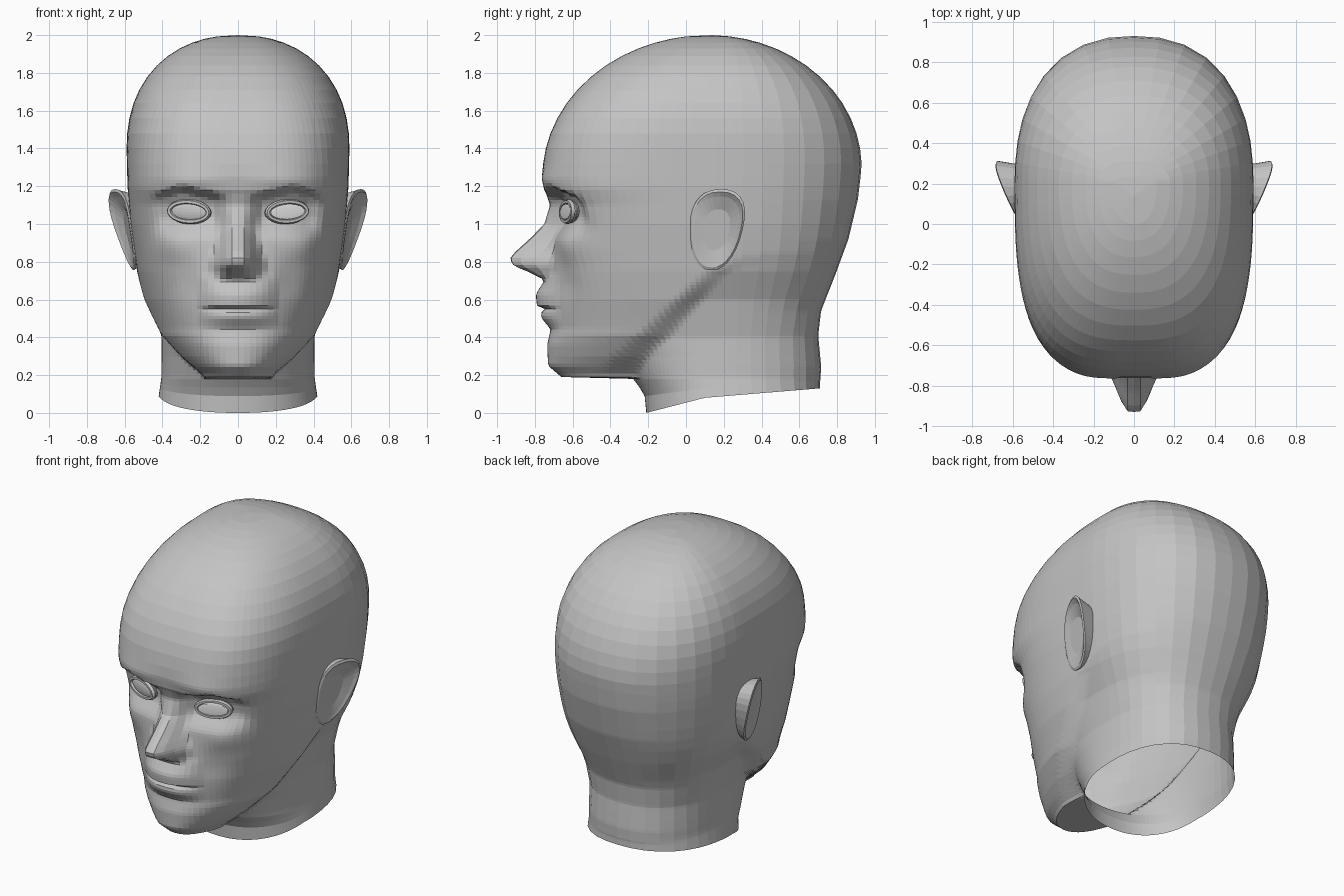
import bpy, bmesh, math
from mathutils import Matrix, Vector

cube = bpy.data.objects.get("Cube")
if cube:
    bpy.data.objects.remove(cube, do_unlink=True)


def material(name, value):
    m = bpy.data.materials.new(name)
    m.use_nodes = True
    color = (value, value, value, 1)
    m.diffuse_color = color
    m.node_tree.nodes["Principled BSDF"].inputs["Base Color"].default_value = color
    return m


GREY = material("matte grey", 0.55)
WHITE = material("eye white", 0.9)


def curve(*pts):
    """Piecewise linear function through (input, output) pairs."""
    def f(v):
        if v <= pts[0][0]:
            return pts[0][1]
        for (a, p), (b, q) in zip(pts, pts[1:]):
            if v <= b:
                return p + (q - p) * (v - a) / (b - a)
        return pts[-1][1]
    return f


def domed(lower, base, middle, reach, n):
    """Curve that continues above the base height as an arc closing at z = 2."""
    def f(z):
        if z < base:
            return lower(z)
        return middle + reach * (1 - ((z - base) / (2 - base)) ** n) ** (1 / n)
    return f


def smooth(v, lo, hi):
    t = min(1, max(0, (v - lo) / (hi - lo)))
    return t * t * (3 - 2 * t)


def bump(x, z, cx, cz, rx, rz):
    return math.exp(-((x - cx) / rx) ** 2 - ((z - cz) / rz) ** 2)


def finish(name, bm, mat, mirror=False):
    bmesh.ops.recalc_face_normals(bm, faces=bm.faces)
    mesh = bpy.data.meshes.new(name)
    bm.to_mesh(mesh)
    bm.free()
    mesh.materials.append(mat)
    obj = bpy.data.objects.new(name, mesh)
    bpy.context.collection.objects.link(obj)
    if mirror:
        obj.modifiers.new("Mirror", "MIRROR")
    return obj


def bridge(bm, rings):
    n = len(rings[0])
    for low, high in zip(rings, rings[1:]):
        for i in range(n):
            j = (i + 1) % n
            bm.faces.new((low[i], low[j], high[j], high[i]))


# Head outlines by height
AXIS = 0.2
front = domed(curve((.19, -.66), (.25, -.73), (.36, -.735), (.45, -.715), (.6, -.725), (.72, -.72),
                    (1.0, -.69), (1.1, -.70), (1.18, -.75), (1.25, -.76)), 1.25, .12, -.88, 2)
back = domed(curve((.13, .71), (.25, .715), (.41, .70), (.54, .715), (.73, .79), (.92, .86),
                   (1.13, .91), (1.3, .93)), 1.3, .12, .81, 2)
width = domed(curve((.2, .25), (.3, .355), (.41, .44), (.5, .47), (.6, .505), (.75, .535),
                    (1.0, .57), (1.2, .585), (1.4, .59)), 1.4, 0, .59, 2.2)
power = curve((.2, 2.3), (.6, 2.45), (.9, 2.8), (1.2, 3.2), (1.5, 3.1), (1.98, 2.4))

# Neck outlines, lower rim and the jaw line
neck_front = curve((0, -.21), (.1, -.22), (.18, -.28), (.3, -.35), (.6, -.6), (.75, -.72))
neck_width = curve((0, .42), (.2, .405), (.4, .405), (.6, .45), (.75, .52), (.85, .55))
neck_rim = curve((-.21, 0), (.1, .08), (.71, .13))
jaw_line = curve((.2, -.45), (.25, -.42), (.73, .07), (.85, .3))

# Nose and lip relief
nose_height = curve((.705, 0), (.72, .05), (.775, .19), (.79, .21), (.82, .22), (.85, .2),
                    (.92, .13), (1.0, .06), (1.1, .02), (1.17, 0))
nose_width = curve((.72, .155), (.8, .155), (.9, .12), (1.0, .095), (1.15, .08))
lip_relief = curve((.44, 0), (.5, .045), (.53, .05), (.545, .005), (.56, .065), (.63, .07), (.7, .03), (.74, 0))
brow_line = curve((0, 1.15), (.1, 1.15), (.3, 1.195), (.48, 1.14))


def radius(phi, w, front_y, back_y, n_front):
    s, c = abs(math.sin(phi)), math.cos(phi)
    depth = AXIS - front_y if c > 0 else back_y - AXIS
    n = n_front if c > 0 else 2.35
    return ((s / w) ** n + (abs(c) / depth) ** n) ** (-1 / n)


def relief(x, z):
    """Forward displacement of the face."""
    x = abs(x)
    w = nose_width(z)
    d = nose_height(z) * (1 - smooth(x, .15 * w, w))
    d += lip_relief(z) * max(0, 1 - (x / .21) ** 2)
    socket = smooth(brow_line(x) - z, -.015, .03) * smooth(z, .9, 1.05)
    d -= .065 * socket * smooth(x, .06, .14) * (1 - smooth(x, .36, .47))
    d += .012 * bump(x, z, .25, 1.23, .17, .04)
    d += .02 * bump(x, z, .36, .88, .1, .08)
    d -= .02 * bump(x, z, .27, .7, .08, .12)
    return d


def skin_point(phi, z, neck_only):
    neck = radius(phi, neck_width(z), neck_front(z), back(z), 2.2)
    if neck_only:
        r = neck
    else:
        r = radius(phi, width(z), front(z), back(z), power(z))
        if z < .85:
            edge = jaw_line(z)
            t = smooth(AXIS - r * math.cos(phi), edge, edge + .15)
            r += (neck - r) * t
    return r * math.sin(phi), AXIS - r * math.cos(phi)


# Head and neck as one skin, open below
half = list(range(0, 28, 2)) + list(range(29, 96, 3)) + list(range(100, 180, 10))
angles = [math.radians(a) for a in half + [180] + [-a for a in reversed(half[1:])]]
bm = bmesh.new()
rings = []
for k in range(5):
    t = k / 4
    ring = []
    for phi in angles:
        x, y = skin_point(phi, .18 * t, True)
        ring.append(bm.verts.new((x, y, neck_rim(y) * (1 - t) + .18 * t)))
    rings.append(ring)
levels = [.19 + .018 * i for i in range(60)]
levels += [1.32, 1.4, 1.48, 1.56, 1.64, 1.71, 1.78, 1.84, 1.89, 1.93, 1.96, 1.98, 1.993]
for z in levels:
    ring = []
    for phi in angles:
        x, y = skin_point(phi, z, False)
        if math.cos(phi) > .5:
            y -= relief(x, z)
        ring.append(bm.verts.new((x, y, z)))
    rings.append(ring)
bridge(bm, rings)
apex = bm.verts.new((0, .14, 2.0))
for i, v in enumerate(rings[-1]):
    bm.faces.new((v, rings[-1][(i + 1) % len(angles)], apex))
finish("head", bm, GREY)

# Ears: flared shells that grow out of the head, with a rolled rim and a hollow centre
bm = bmesh.new()
rings = []
for scale, lift, root in ((.85, 0, -.05), (.97, .8, -.015), (1, 1, -.01),
                          (.93, 1.03, -.005), (.82, .85, -.005), (.5, .5, -.005)):
    ring = []
    for i in range(28):
        a = math.tau * i / 28
        up = scale * math.copysign(abs(math.sin(a)) ** .85, math.sin(a))
        side = scale * math.copysign(abs(math.cos(a)) ** .85, math.cos(a))
        z = .97 + .215 * up
        y = .16 + .025 * up + (.14 + .025 * up) * side
        flare = max(0, y / .33) * (.1 + .035 * up)
        ring.append(bm.verts.new((width(z) + root + flare * lift, y, z)))
    rings.append(ring)
bridge(bm, rings)
bm.faces.new(rings[-1])
finish("ears", bm, GREY, mirror=True)

# Eyes: closed lid mounds, raised lid rims and a pale eye plate
EYE = Matrix.Translation((.255, -.61, 1.065)) @ Matrix.Rotation(.3, 4, "Z") @ Matrix.Rotation(-.06, 4, "Y")


def ellipsoid(name, size, offset, mat, mirror):
    bm = bmesh.new()
    place = EYE @ Matrix.Translation((0, offset, 0)) @ Matrix.Diagonal((*size, 1))
    bmesh.ops.create_uvsphere(bm, u_segments=20, v_segments=12, radius=1, matrix=place)
    return finish(name, bm, mat, mirror)


ellipsoid("eyelids", (.12, .03, .06), 0, GREY, True)
ellipsoid("left_eye", (.095, .004, .04), -.03, WHITE, False)

bm = bmesh.new()
rings = []
for k in range(7):
    b = math.tau * k / 6
    grow = .014 * math.cos(b)
    rings.append([bm.verts.new(EYE @ Vector(((.108 + grow) * math.cos(a), -.015 + .018 * math.sin(b),
                                             (.052 + grow) * math.sin(a))))
                  for a in (math.tau * i / 24 for i in range(24))])
bridge(bm, rings)
bmesh.ops.remove_doubles(bm, verts=bm.verts, dist=.0001)
finish("eyelid_rims", bm, GREY, mirror=True)
